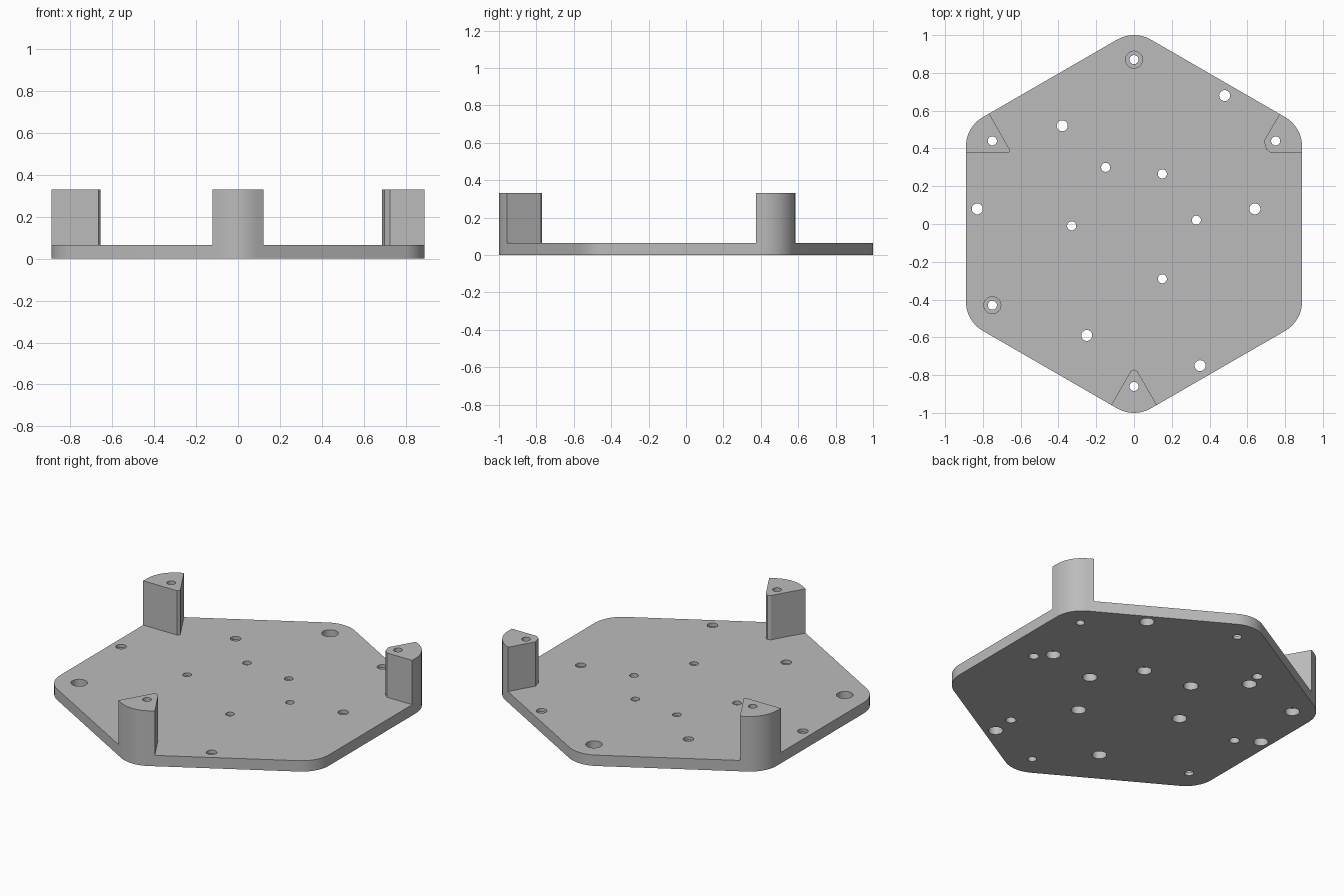
import bpy, bmesh
from math import sin, cos, pi, tau
from mathutils import Vector

cube = bpy.data.objects.get("Cube")
if cube:
    bpy.data.objects.remove(cube, do_unlink=True)

APOTHEM, CORNER_R = 0.89, 0.18
PLATE_H, POST_H = 0.065, 0.33

grey = bpy.data.materials.new("plain grey")
grey.use_nodes = True
grey.diffuse_color = (0.5, 0.5, 0.5, 1)
grey.node_tree.nodes["Principled BSDF"].inputs["Base Color"].default_value = (0.5, 0.5, 0.5, 1)


def add_object(name, bm):
    bmesh.ops.recalc_face_normals(bm, faces=bm.faces)
    mesh = bpy.data.meshes.new(name)
    bm.to_mesh(mesh)
    bm.free()
    mesh.materials.append(grey)
    obj = bpy.data.objects.new(name, mesh)
    bpy.context.collection.objects.link(obj)
    return obj


def hexagon_prism(name, z0, z1, clip=()):
    """Rounded hexagon, trimmed to the left of each clip segment, then extruded."""
    bm = bmesh.new()
    centre_r = (APOTHEM - CORNER_R) / cos(pi / 6)
    steps = 12
    verts = []
    for k in range(6):
        mid = pi / 2 + k * pi / 3
        for i in range(steps + 1):
            a = mid - pi / 6 + i * pi / 3 / steps
            verts.append(bm.verts.new((centre_r * cos(mid) + CORNER_R * cos(a),
                                       centre_r * sin(mid) + CORNER_R * sin(a), z0)))
    bm.faces.new(verts)
    for p, q in zip(clip, clip[1:]):
        outward = Vector((q[1] - p[1], p[0] - q[0], 0))
        bmesh.ops.bisect_plane(bm, geom=bm.verts[:] + bm.edges[:] + bm.faces[:],
                               plane_co=(p[0], p[1], z0), plane_no=outward, clear_outer=True)
    top = bmesh.ops.extrude_face_region(bm, geom=bm.faces[:], use_keep_orig=True)["geom"]
    bmesh.ops.translate(bm, vec=(0, 0, z1 - z0),
                        verts=[g for g in top if isinstance(g, bmesh.types.BMVert)])
    return add_object(name, bm)


def add_drill(bm, spot, profile, sides=32):
    """Closed turned cutter from (radius, height) pairs, bottom to top."""
    rings = [[bm.verts.new((spot[0] + r * cos(tau * i / sides),
                            spot[1] + r * sin(tau * i / sides), z))
              for i in range(sides)] for r, z in profile]
    for a, b in zip(rings, rings[1:]):
        for i in range(sides):
            j = (i + 1) % sides
            bm.faces.new((a[i], a[j], b[j], b[i]))
    bm.faces.new(rings[0][::-1])
    bm.faces.new(rings[-1])


def drill(obj, jobs):
    bm = bmesh.new()
    for spots, profile in jobs:
        for spot in spots:
            add_drill(bm, spot, profile)
    cutter = add_object("hole_cutter", bm)
    cutter.hide_render = True
    mod = obj.modifiers.new("holes", 'BOOLEAN')
    mod.operation, mod.solver, mod.object = 'DIFFERENCE', 'EXACT', cutter
    result = bpy.data.meshes.new_from_object(
        obj.evaluated_get(bpy.context.evaluated_depsgraph_get()))
    obj.modifiers.clear()
    obj.data = result
    bpy.data.objects.remove(cutter, do_unlink=True)


def smooth(obj):
    bpy.ops.object.select_all(action='DESELECT')
    obj.select_set(True)
    bpy.context.view_layer.objects.active = obj
    bpy.ops.object.shade_smooth_by_angle(angle=pi / 6)


LEFT, RIGHT, FRONT = (0.75, 0.44), (-0.75, 0.44), (0, -0.86)
LOW, HIGH, STEP = -0.1, 0.5, 0.045

# Plate holes: stepped from below, stepped from above, plain, and blind sockets
outer_holes = [(0.48, 0.68), (-0.38, 0.52), (-0.83, 0.08),
               (0.64, 0.08), (-0.25, -0.59), (0.35, -0.75)]
inner_holes = [(-0.15, 0.30), (0.15, 0.265), (0.33, 0.02), (-0.33, -0.01), (0.15, -0.29)]
corner_holes = [(0, 0.87), (-0.75, -0.43)]
sockets = [(0.71, 0), (-0.71, 0), (0.36, -0.61), (-0.36, 0.61)]


def bored_below(r):
    return [(0.04, LOW), (0.04, STEP), (r, STEP), (r, HIGH)]


plate = hexagon_prism("base_plate", 0, PLATE_H)
drill(plate, [
    (outer_holes, bored_below(0.029)),
    (inner_holes + [RIGHT], bored_below(0.024)),
    (corner_holes, [(0.024, LOW), (0.024, 0.02), (0.045, 0.02), (0.045, HIGH)]),
    ([LEFT, FRONT], [(0.024, LOW), (0.024, HIGH)]),
    (sockets, [(0.028, LOW), (0.028, STEP)]),
])
smooth(plate)

# Corner posts, trimmed from the plate outline with blunted inner tips
posts = [
    ("right_post", RIGHT, [(-0.89, 0.375), (-0.665, 0.375), (-0.655, 0.39), (-0.77, 0.59)]),
    ("left_post", LEFT, [(0.775, 0.59), (0.688, 0.44), (0.70, 0.395), (0.725, 0.375), (0.89, 0.375)]),
    ("front_post", FRONT, [(0.12, -0.957), (0.018, -0.78), (0, -0.77),
                           (-0.018, -0.78), (-0.12, -0.957)]),
]
for name, spot, cuts in posts:
    # keep the side towards the corner
    post = hexagon_prism(name, PLATE_H, POST_H, cuts)
    drill(post, [([spot], [(0.024, LOW), (0.024, HIGH)])])
    smooth(post)
